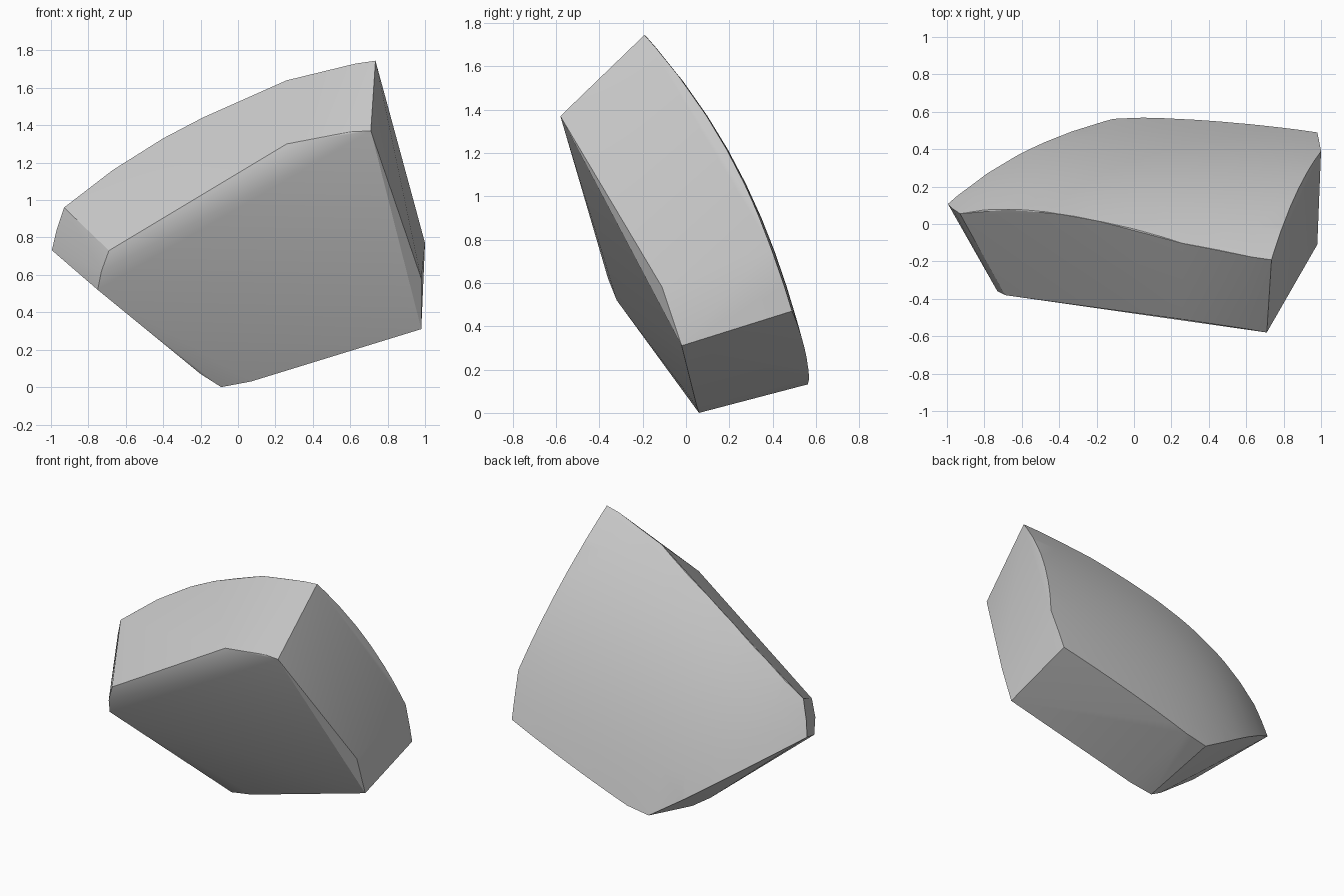
import bpy
import bmesh
from mathutils import Vector

cube = bpy.data.objects.get("Cube")
if cube:
    bpy.data.objects.remove(cube, do_unlink=True)

# Outline of the curved back, clockwise in x and z
OUTLINE = [(-1, .71), (-.97, .84), (-.93, .96), (-.67, 1.16), (-.4, 1.33),
           (-.19, 1.44), (.26, 1.64), (.63, 1.73), (.735, 1.745), (1, .77),
           (.98, .47), (.05, .16), (-.12, .13), (-.28, .24), (-.6, .45)]

# Corners of the nearly flat front
FRONT = [(-.75, -.32, .52), (-.73, -.36, .62), (-.69, -.38, .73),
         (.26, -.51, 1.30), (.60, -.56, 1.365), (.71, -.58, 1.37),
         (.98, -.11, .58), (.98, -.02, .31), (.07, .05, .03),
         (-.09, .06, 0), (-.2, .02, .07)]


def back_depth(x, z):
    """Depth of the domed back surface."""
    d = x - .55
    rise = .61 - .125 * z - .191 * z * z
    rise += .07 * (z - .13) * (z - .77) * (1.745 - z)
    return rise - .05 * d ** 2 - .033 * d ** 4


# Curved back: a grid trimmed to the outline, then domed
bm = bmesh.new()
bmesh.ops.create_grid(bm, x_segments=14, y_segments=14, size=1.1)
for v in bm.verts:
    v.co = (v.co.x, 0, v.co.y + .9)
for i, (x, z) in enumerate(OUTLINE):
    nx, nz = OUTLINE[(i + 1) % len(OUTLINE)]
    bmesh.ops.bisect_plane(bm, geom=bm.verts[:] + bm.edges[:] + bm.faces[:],
                           plane_co=(x, 0, z), plane_no=(z - nz, 0, nx - x),
                           clear_outer=True)
for v in bm.verts:
    v.co.y = back_depth(v.co.x, v.co.z)

# Front corners, wrapped together with the back into one solid
for corner in FRONT:
    bm.verts.new(Vector(corner))
bmesh.ops.delete(bm, geom=bm.edges[:], context='EDGES_FACES')
bmesh.ops.remove_doubles(bm, verts=bm.verts[:], dist=.015)
hull = bmesh.ops.convex_hull(bm, input=bm.verts[:])
bmesh.ops.delete(bm, geom=[v for v in bm.verts if not v.link_faces],
                 context='VERTS')
bmesh.ops.recalc_face_normals(bm, faces=bm.faces[:])

mesh = bpy.data.meshes.new("stone_shard")
bm.to_mesh(mesh)
bm.free()
shard = bpy.data.objects.new("stone_shard", mesh)
bpy.context.collection.objects.link(shard)

# Plain grey stone
grey = bpy.data.materials.new("stone_grey")
grey.use_nodes = True
colour = (.6, .6, .6, 1)
grey.diffuse_color = colour
grey.node_tree.nodes["Principled BSDF"].inputs["Base Color"].default_value = colour
mesh.materials.append(grey)

bpy.ops.object.select_all(action='DESELECT')
shard.select_set(True)
bpy.context.view_layer.objects.active = shard
bpy.ops.object.shade_smooth_by_angle(angle=.52)
